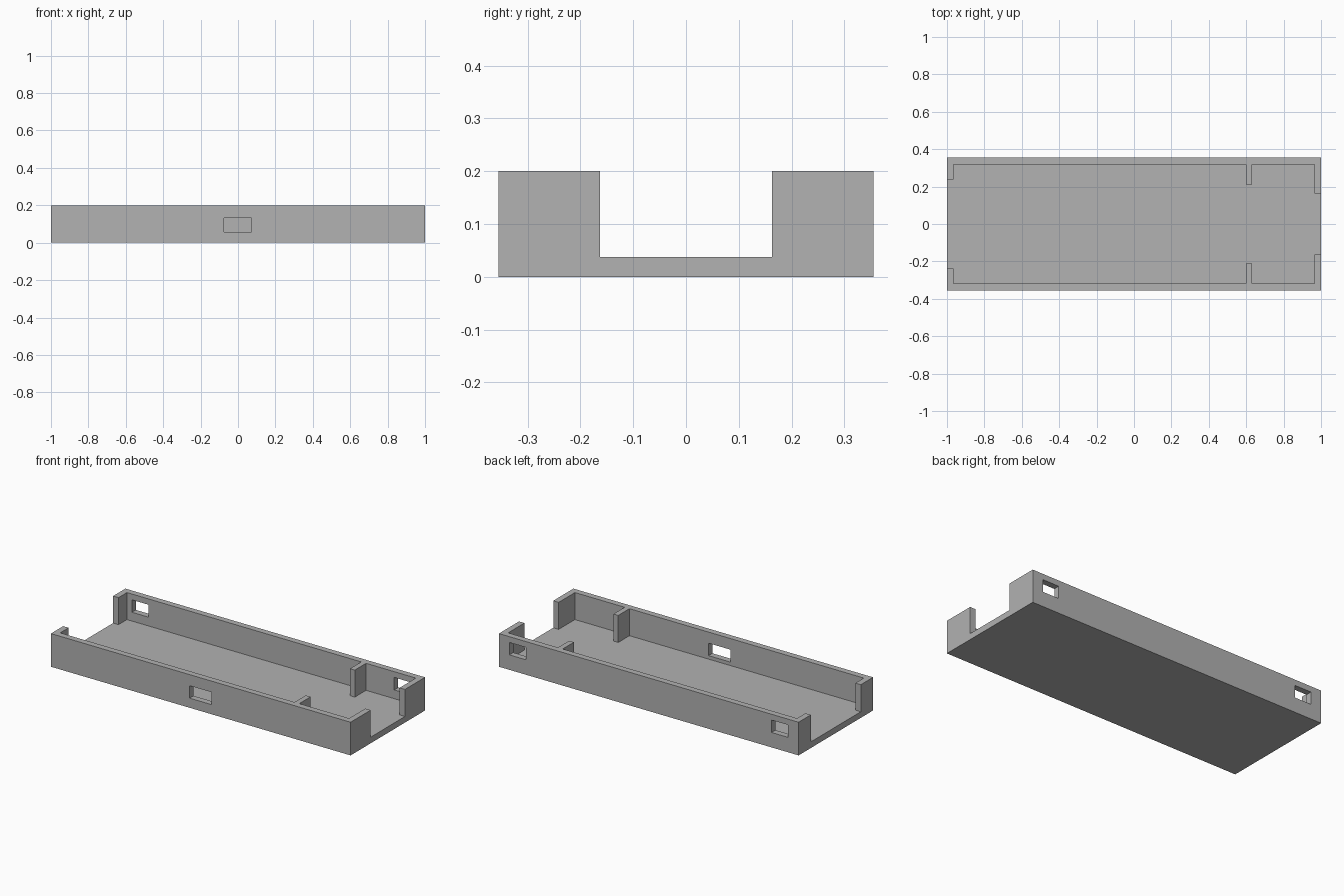
import bpy
import bmesh

old = bpy.data.objects.get("Cube")
if old:
    bpy.data.objects.remove(old, do_unlink=True)

LENGTH, WIDTH, HEIGHT = 2.0, 0.71, 0.2
FLOOR = 0.037
WALL_IN = 0.318            # inner face of the long walls
END_IN = 0.964             # inner face of the end lips

grey = bpy.data.materials.new("plain_grey")
grey.use_nodes = True
grey.diffuse_color = (0.445, 0.445, 0.445, 1)
grey.node_tree.nodes["Principled BSDF"].inputs["Base Color"].default_value = grey.diffuse_color


def prism(name, outline, z0, z1):
    """Extrude a plan outline from z0 up to z1."""
    bm = bmesh.new()
    base = bm.faces.new([bm.verts.new((x, y, z0)) for x, y in outline])
    top = bmesh.ops.extrude_face_region(bm, geom=[base])["geom"]
    bmesh.ops.translate(bm, vec=(0, 0, z1 - z0),
                        verts=[v for v in top if isinstance(v, bmesh.types.BMVert)])
    bmesh.ops.recalc_face_normals(bm, faces=bm.faces)
    mesh = bpy.data.meshes.new(name)
    bm.to_mesh(mesh)
    bm.free()
    mesh.materials.append(grey)
    obj = bpy.data.objects.new(name, mesh)
    bpy.context.collection.objects.link(obj)
    return obj


def box(name, x0, x1, y0, y1, z0, z1):
    return prism(name, [(x0, y0), (x1, y0), (x1, y1), (x0, y1)], z0, z1)


def cut(target, cutter):
    """Subtract the cutter from the target and discard it."""
    mod = target.modifiers.new("cut", "BOOLEAN")
    mod.operation, mod.solver, mod.object = "DIFFERENCE", "EXACT", cutter
    bpy.context.view_layer.objects.active = target
    bpy.ops.object.modifier_apply(modifier=mod.name)
    bpy.data.objects.remove(cutter, do_unlink=True)


# Solid block for the tray
tray = box("open_tray", -LENGTH / 2, LENGTH / 2, -WIDTH / 2, WIDTH / 2, 0, HEIGHT)

# Cavity that leaves the floor, long walls, end lips and two dividers
half = [(-1.1, 0.238), (-END_IN, 0.238), (-END_IN, WALL_IN),
        (0.6, WALL_IN), (0.6, 0.211), (0.632, 0.211), (0.632, WALL_IN),
        (END_IN, WALL_IN), (END_IN, 0.163), (1.1, 0.163)]
outline = half + [(x, -y) for x, y in reversed(half)]
cut(tray, prism("cavity_cutter", outline, FLOOR, HEIGHT + 0.1))

# Window in the middle of the front wall
cut(tray, box("front_window_cutter", -0.074, 0.072, -0.4, -0.3, 0.058, 0.133))

# Windows near both ends of the back wall
for side in (-1, 1):
    x0, x1 = sorted((side * 0.82, side * 0.93))
    cut(tray, box("back_window_cutter", x0, x1, 0.3, 0.4, 0.09, 0.165))
